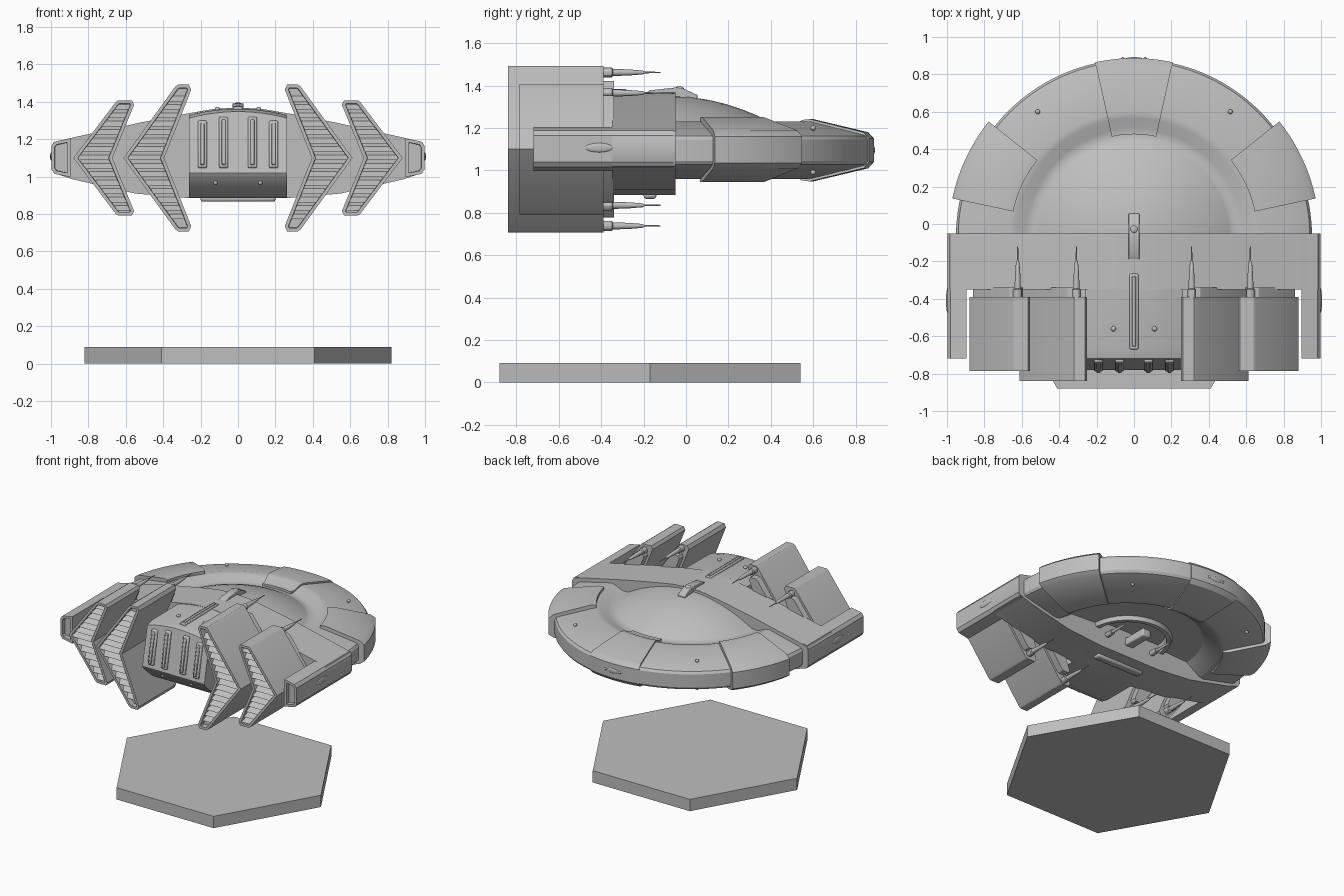
import bpy, bmesh
from math import sin, cos, pi, radians
from mathutils import Vector

cube = bpy.data.objects.get("Cube")
if cube:
    bpy.data.objects.remove(cube, do_unlink=True)

GREY = (0.52, 0.52, 0.52, 1)
mat = bpy.data.materials.new("hull_grey")
mat.use_nodes = True
mat.diffuse_color = GREY
mat.node_tree.nodes["Principled BSDF"].inputs["Base Color"].default_value = GREY
MID = 1.1          # height of the ship's centre plane
CY = -0.07         # y of the saucer axis


def finish(name, bm, bevel=0, angle=30):
    """Turn a bmesh into a shaded object."""
    mesh = bpy.data.meshes.new(name)
    bm.to_mesh(mesh)
    bm.free()
    ob = bpy.data.objects.new(name, mesh)
    bpy.context.collection.objects.link(ob)
    mesh.materials.append(mat)
    if bevel:
        mod = ob.modifiers.new("edge", "BEVEL")
        mod.width, mod.segments, mod.limit_method = bevel, 2, 'ANGLE'
    bpy.ops.object.select_all(action='DESELECT')
    ob.select_set(True)
    bpy.context.view_layer.objects.active = ob
    bpy.ops.object.shade_smooth_by_angle(angle=radians(angle))
    return ob


def loft(name, sections, recess=None, bevel=0):
    """Skin closed sections; optionally sink the last cap by (rim, depth)."""
    bm = bmesh.new()
    rings = [[bm.verts.new(p) for p in s] for s in sections]
    n = len(rings[0])
    for a, b in zip(rings, rings[1:]):
        for i in range(n):
            j = (i + 1) % n
            bm.faces.new((a[i], a[j], b[j], b[i]))
    bm.faces.new(rings[0])
    cap = bm.faces.new(rings[-1][::-1])
    bmesh.ops.recalc_face_normals(bm, faces=bm.faces[:])
    if recess:
        bmesh.ops.inset_region(bm, faces=[cap], thickness=recess[0], use_even_offset=True)
        bmesh.ops.inset_region(bm, faces=[cap], thickness=0.002, depth=-recess[1])
    bmesh.ops.remove_doubles(bm, verts=bm.verts[:], dist=0.0002)
    return finish(name, bm, bevel)


def along_y(pts, *ys):
    return [[(x, y, z) for x, z in pts] for y in ys]


def along_x(pts, *xs):
    return [[(x, y, z) for y, z in pts] for x in xs]


def revolve(name, profile, a0, a1, steps):
    angles = [radians(a0 + (a1 - a0) * i / steps) for i in range(steps + 1)]
    loft(name, [[(r * cos(a), CY + r * sin(a), z) for r, z in profile] for a in angles])


def box(name, lo, hi, bevel=0.006):
    (x0, y0, z0), (x1, y1, z1) = lo, hi
    loft(name, along_y([(x0, z0), (x1, z0), (x1, z1), (x0, z1)], y0, y1), bevel=bevel)


def pod(name, loc, size):
    bm = bmesh.new()
    bmesh.ops.create_uvsphere(bm, u_segments=20, v_segments=10, radius=1)
    bmesh.ops.scale(bm, vec=size, verts=bm.verts)
    bmesh.ops.translate(bm, vec=loc, verts=bm.verts)
    finish(name, bm, angle=60)


def gun(name, x, z, steps, y0):
    """Barrel from (distance forward, radius) steps."""
    ring = [2 * pi * i / 12 for i in range(12)]
    loft(name, [[(x + r * cos(a), y0 + d, z + r * sin(a)) for a in ring] for d, r in steps])


# Half saucer: domed top, trough, rim and hollow underside
dome = [(0.52 * sin(t), 1.35 - 0.15 * sin(t) ** 2) for t in [pi / 2 * i / 9 for i in range(10)]]
rim = [(0.55, 1.195), (0.58, 1.2), (0.635, 1.225), (0.67, 1.23), (0.92, 1.17), (0.94, 1.163),
       (0.952, 1.145), (0.952, 1.045), (0.94, 1.027), (0.92, 1.02), (0.67, 0.96), (0.63, 0.965)]
hollow = [(0.52, 1.04), (0.31, 1.05), (0.3, 1.02), (0.27, 1.02), (0.26, 1.08), (0, 1.08)]
revolve("saucer", dome + rim + hollow, 0, 180, 72)

# Raised nose panel and side armour panels wrapped round the rim
nose = [(0.55, 1.212), (0.585, 1.213), (0.635, 1.238), (0.67, 1.242), (0.93, 1.18), (0.957, 1.15),
        (0.957, 1.04), (0.93, 1.01), (0.67, 0.948), (0.63, 0.953), (0.55, 1.01)]
revolve("nose_panel", nose, 77.5, 102.5, 10)
armour = [(0.66, 1.25), (0.70, 1.252), (0.96, 1.187), (0.993, 1.16),
          (0.993, 1.035), (0.96, 1.01), (0.70, 0.944), (0.66, 0.946)]
for side, a in (("left", 12), ("right", 141.5)):
    revolve(side + "_armour_panel", armour, a, a + 26.5, 12)

# Cross wing
half = [(0.13, 1.362), (0.26, 1.34), (0.52, 1.29), (0.88, 1.21), (0.985, 1.185), (0.998, 1.16),
        (0.998, 1.045), (0.985, 1.02), (0.88, 0.985), (0.55, 0.91), (0.26, 0.885)]
loft("cross_wing", along_y([(0, 1.368)] + half + [(-x, z) for x, z in half[::-1]], -0.05, -0.35))
box("belly_bar", (-0.2, -0.2, 0.866), (0.2, -0.14, 0.9), 0.012)

# Centre hull with arched roof and sloping stern
hull = []
for i in range(13):
    x = -0.262 + 0.524 * i / 12
    top = 1.368 - 0.035 * (x / 0.262) ** 2
    hull.append([(x, y, z) for y, z in (
        (-0.06, top), (-0.66, top - 0.005), (-0.72, top - 0.02), (-0.765, 1.1), (-0.78, 1.02),
        (-0.77, 1.0), (-0.66, 0.9), (-0.6, 0.885), (-0.06, 0.885))])
loft("centre_hull", hull)

# Stern vents, following the sloping back face
for x in (-0.19, -0.077, 0.077, 0.19):
    high = 1.32 if abs(x) < 0.1 else 1.3
    slot = [(-0.71, high), (-0.74, high), (-0.79, 1.05), (-0.76, 1.04)]
    loft("stern_vent", along_x(slot, x - 0.024, x + 0.024), bevel=0.008)
    wide = 0.01
    core = [(y - 0.008, z + (-0.015 if z > 1.2 else 0.015)) for y, z in slot]
    loft("stern_vent_core", along_x(core, x - wide, x + wide), bevel=0.004)

# Roof ridge, sensor and small domes
box("roof_ridge", (-0.023, -0.67, 1.34), (0.023, -0.265, 1.376), 0.006)
box("roof_ridge_top", (-0.01, -0.655, 1.36), (0.01, -0.28, 1.383), 0.004)
sensor = [(-0.2, 1.36), (-0.17, 1.378), (-0.04, 1.392), (-0.01, 1.385), (0.055, 1.355), (0.055, 1.33), (-0.2, 1.33)]
loft("roof_sensor", along_x(sensor, -0.03, 0.03), bevel=0.004)
pod("sensor_eye", (0, -0.03, 1.383), (0.022, 0.022, 0.014))
pod("nose_port", (0, 0.884, 1.095), (0.045, 0.008, 0.02))
for s in (-1, 1):
    pod("roof_dome", (0.11 * s, -0.56, 1.362), (0.014, 0.014, 0.012))
    pod("saucer_dome", (0.515 * s, 0.6, 1.2), (0.013, 0.013, 0.012))
    pod("saucer_lower_dome", (0.515 * s, 0.6, 0.99), (0.013, 0.013, 0.012))
    pod("nose_stud", (0.06 * s, 0.882, 1.095), (0.01, 0.01, 0.01))
    pod("stern_stud", (0.12 * s, -0.735, 0.968), (0.012, 0.012, 0.012))

# Belly turret and its guns inside the hollow
box("belly_turret", (-0.035, -0.07, 0.97), (0.035, 0.14, 1.03), 0.01)
for x in (-0.2, 0.2):
    gun("belly_gun", x, 0.99, ((0, 0.02), (0.07, 0.02), (0.07, 0.012), (0.2, 0.007)), -0.06)

# Engine outlines: upper half, tip to outer corner; (x, height above the centre plane)
inner = dict(tip=(0.25, 0.365), top=((0.263, 0.392), (0.32, 0.392), (0.335, 0.382)), out=0.612, notch=0.395, back=-0.84)
outer = dict(tip=(0.555, 0.285), top=((0.568, 0.308), (0.64, 0.308), (0.653, 0.3)), out=0.88, notch=0.672, back=-0.785)


def outline(e, scale=1.0):
    upper = [e["tip"], *e["top"]]
    pts = [(e["notch"], 0)] + upper + [(e["out"], 0)] + [(x, -z) for x, z in upper[::-1]]
    cx = (e["notch"] + e["out"]) / 2
    return [(cx + (x - cx) * scale, MID + z * scale) for x, z in pts]


def mirrored(pts, s):
    return [(x * s, z) for x, z in pts]


GUN = ((0, 0.024), (0.045, 0.024), (0.05, 0.017), (0.13, 0.014), (0.19, 0.009), (0.2, 0.004), (0.275, 0.003))
for s, side in ((1, "left"), (-1, "right")):
    for e, label in ((inner, "inner"), (outer, "outer")):
        name = side + "_" + label
        back = e["back"]
        loft(name + "_engine", along_y(mirrored(outline(e), s), -0.39, back), recess=(0.018, 0.04))
        loft(name + "_engine_mount", along_y(mirrored(outline(e, 0.82), s), -0.34, -0.4))
        # Louvres spanning the chevron at each height
        tip_x, tip_z = e["tip"]
        shoulder_x, shoulder_z = e["top"][-1]
        count = 8 if label == "inner" else 6
        for k in range(-count, count + 1):
            h = k * 0.045
            t = abs(h)
            if t > tip_z - 0.01:
                continue
            a = e["notch"] + (tip_x - e["notch"]) * t / tip_z + 0.012
            b = e["out"] + (shoulder_x - e["out"]) * t / shoulder_z - 0.018
            z = MID + h
            blade = [(back + 0.004, z - 0.012), (back + 0.042, z + 0.018), (back + 0.042, z - 0.012)]
            loft(name + "_louvre", along_x(blade, a * s, b * s))
        # Forward guns, above and below
        gx = 0.308 if label == "inner" else 0.622
        gz = 0.362 if label == "inner" else 0.265
        for v in (-1, 1):
            gun(name + "_gun", gx * s, MID + gz * v, GUN, -0.395)
    # Wing tip arm with recessed back end and side port
    arm = [(0.895, 1.205), (0.98, 1.188), (0.998, 1.165), (0.998, 1.04), (0.98, 1.015), (0.895, 0.998)]
    loft(side + "_arm", along_y(mirrored(arm, s), -0.06, -0.72), recess=(0.018, 0.03))
    pod(side + "_arm_port", (0.997 * s, -0.41, 1.107), (0.008, 0.066, 0.022))

# Hexagonal display base
hexagon = [Vector((0.82 * cos(i * pi / 3), -0.17 + 0.82 * sin(i * pi / 3), 0)) for i in range(6)]
loft("base", [hexagon, [p + Vector((0, 0, 0.09)) for p in hexagon]])
